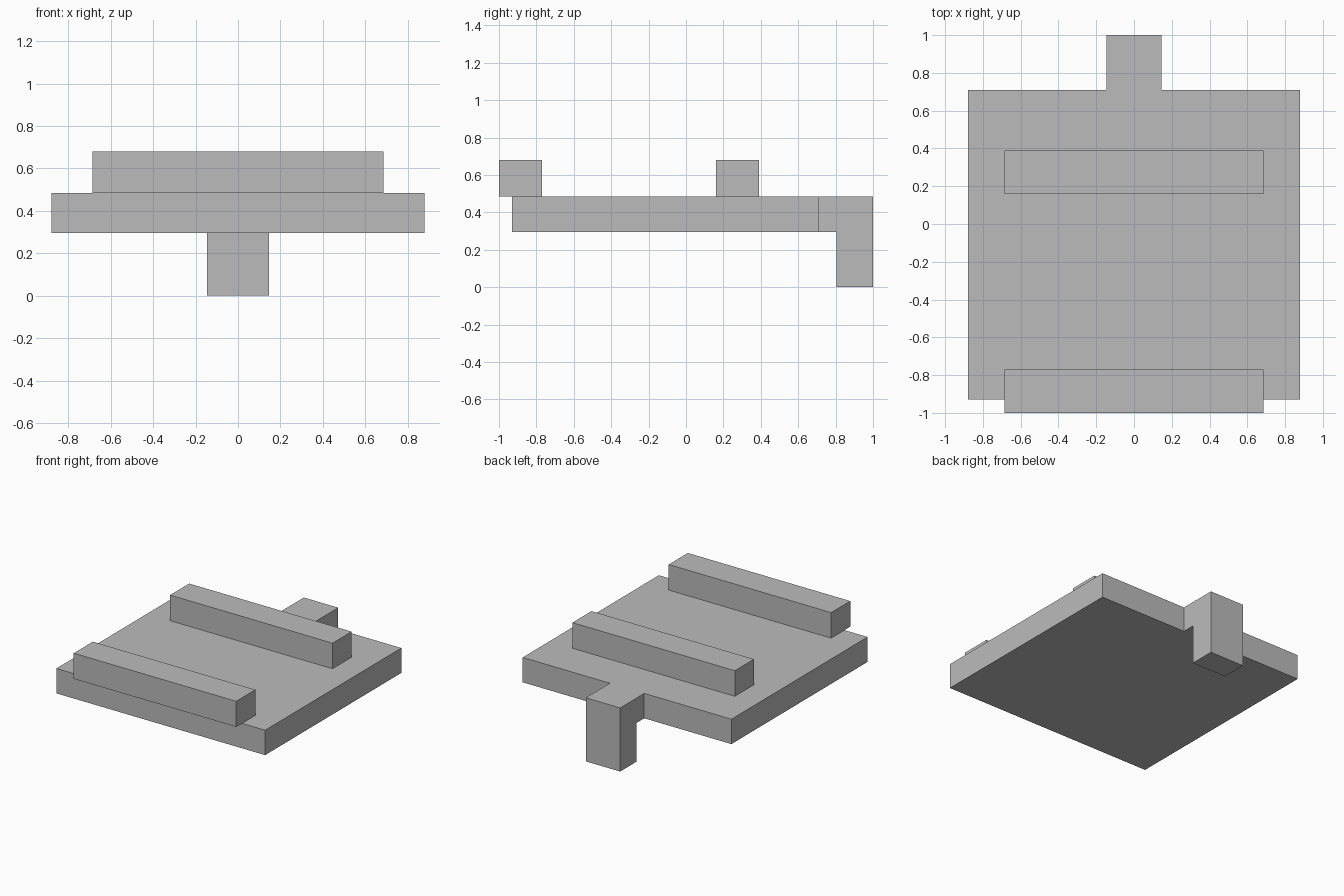
import bpy
import bmesh

default_cube = bpy.data.objects.get("Cube")
if default_cube:
    bpy.data.objects.remove(default_cube, do_unlink=True)

GREY = 0.5
grey = bpy.data.materials.new("plain_grey")
grey.use_nodes = True
grey.diffuse_color = (GREY, GREY, GREY, 1)
grey.node_tree.nodes["Principled BSDF"].inputs["Base Color"].default_value = (GREY, GREY, GREY, 1)


def extrude_profile(name, half_width, profile):
    """Extrude a side profile of (y, z) points symmetrically along x."""
    bm = bmesh.new()
    face = bm.faces.new([bm.verts.new((-half_width, y, z)) for y, z in profile])
    result = bmesh.ops.extrude_face_region(bm, geom=[face])
    moved = [v for v in result["geom"] if isinstance(v, bmesh.types.BMVert)]
    bmesh.ops.translate(bm, verts=moved, vec=(2 * half_width, 0, 0))
    bmesh.ops.recalc_face_normals(bm, faces=bm.faces)
    mesh = bpy.data.meshes.new(name)
    bm.to_mesh(mesh)
    bm.free()
    mesh.materials.append(grey)
    obj = bpy.data.objects.new(name, mesh)
    bpy.context.collection.objects.link(obj)
    return obj


def slab(name, half_width, y0, y1, z0, z1):
    return extrude_profile(name, half_width, [(y0, z0), (y1, z0), (y1, z1), (y0, z1)])


BOTTOM, TOP, BAR_TOP = 0.295, 0.485, 0.68
PLATE_BACK = 0.71

# Base plate
slab("base_plate", 0.88, -0.93, PLATE_BACK, BOTTOM, TOP)

# Two raised cross bars; the front one overhangs the plate
for name, y in (("front_bar", -1.0), ("rear_bar", 0.16)):
    slab(name, 0.685, y, y + 0.23, TOP, BAR_TOP)

# L-shaped rear hook: arm out from the plate, then a leg down to the ground
extrude_profile("rear_hook", 0.145, [
    (PLATE_BACK, BOTTOM), (0.805, BOTTOM), (0.805, 0), (1, 0), (1, TOP), (PLATE_BACK, TOP)])
